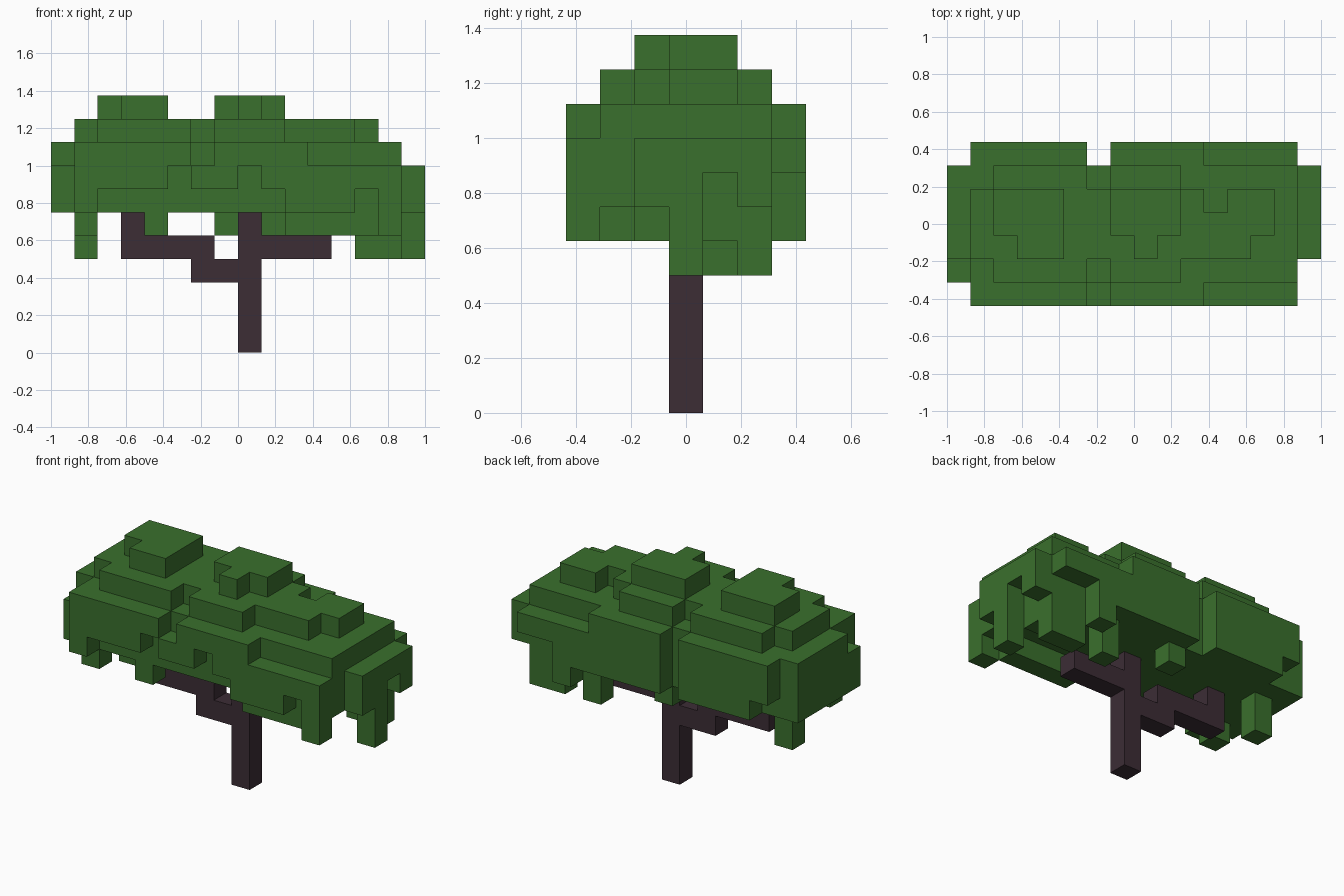
import bpy
import bmesh
from mathutils import Vector

cube = bpy.data.objects.get("Cube")
if cube:
    bpy.data.objects.remove(cube, do_unlink=True)

UNIT = 0.125
ORIGIN = Vector((-1, -3.5 * UNIT, 0))


def material(name, colour):
    mat = bpy.data.materials.new(name)
    mat.use_nodes = True
    mat.diffuse_color = colour
    shader = mat.node_tree.nodes["Principled BSDF"]
    shader.inputs["Base Color"].default_value = colour
    shader.inputs["Roughness"].default_value = 0.9
    return mat


def span(value):
    """Inclusive cell range from a pair, or one cell from a number."""
    first, last = value if isinstance(value, tuple) else (value, value)
    return range(first, last + 1)


def block(x, y, z):
    """Set of grid cells filling a box."""
    return {(i, j, k) for i in span(x) for j in span(y) for k in span(z)}


def build(name, cells, mat):
    """Skin a set of cells with their exposed square faces only."""
    bm = bmesh.new()
    for cell in cells:
        for axis in range(3):
            for sign in (-1, 1):
                step = Vector((0, 0, 0))
                step[axis] = sign
                if tuple(int(c + s) for c, s in zip(cell, step)) in cells:
                    continue
                centre = Vector(cell) + Vector((0.5, 0.5, 0.5)) + step / 2
                side = Vector((0, 0, 0))
                side[(axis + 1) % 3] = 0.5
                other = step.cross(side)
                corners = (side + other, other - side, -side - other, side - other)
                bm.faces.new([bm.verts.new(ORIGIN + (centre + c) * UNIT) for c in corners])
    bmesh.ops.remove_doubles(bm, verts=bm.verts, dist=UNIT / 100)
    mesh = bpy.data.meshes.new(name)
    bm.to_mesh(mesh)
    bm.free()
    mesh.materials.append(mat)
    obj = bpy.data.objects.new(name, mesh)
    bpy.context.collection.objects.link(obj)
    return obj


leaf = material("leaf green", (0.042, 0.160, 0.026, 1))
bark = material("dark bark", (0.045, 0.026, 0.036, 1))
MID = 3     # row of the trunk and branches
FRONT, BACK = 0, 6

# Trunk with a stepped branch on one side and a straight one on the other
trunk = block(x=8, y=MID, z=(0, 5))
trunk |= block(x=(6, 7), y=MID, z=3)
trunk |= block(x=(3, 6), y=MID, z=4)
trunk |= block(x=3, y=MID, z=5)
trunk |= block(x=(9, 11), y=MID, z=4)
build("trunk_and_branches", trunk, bark)

# Main body of the crown
crown = block(x=(0, 14), y=(1, 5), z=(6, 8))
crown -= block(x=0, y=1, z=8)

# End bulge
crown |= block(x=15, y=(2, 5), z=(6, 7))
crown -= block(x=15, y=4, z=6)

# Front and back bulges, with gaps between the clumps
for row in (FRONT, BACK):
    crown |= block(x=(1, 5), y=row, z=8)
    crown |= block(x=(7, 10), y=row, z=8)
    crown |= block(x=(1, 14), y=row, z=7)
for gap in (5, 8):
    crown -= block(x=gap, y=FRONT, z=7)
crown -= block(x=6, y=BACK, z=7)
crown |= block(x=1, y=FRONT, z=6)
crown |= block(x=(10, 12), y=FRONT, z=6)
crown |= block(x=(2, 5), y=BACK, z=6)
crown |= block(x=(7, 12), y=BACK, z=6)

# Upper tier
crown |= block(x=(1, 12), y=(2, 4), z=9)
for clump in ((2, 5), (7, 9)):
    crown |= block(x=clump, y=(1, 5), z=9)
crown |= block(x=13, y=(3, 4), z=9)
crown -= block(x=11, y=4, z=9)

# Two top tufts
crown |= block(x=(2, 4), y=(3, 4), z=10)
crown |= block(x=(3, 4), y=2, z=10)
crown |= block(x=(7, 9), y=(3, 4), z=10)
crown |= block(x=8, y=2, z=10)

# Short hanging leaves
crown |= block(x=14, y=FRONT, z=(5, 6))
crown |= block(x=(10, 13), y=1, z=5)
crown |= block(x=9, y=2, z=5)
crown |= block(x=14, y=4, z=5)
crown |= block(x=12, y=BACK, z=5)
crown |= block(x=7, y=5, z=5)
for column in (1, 4):
    crown |= block(x=column, y=1, z=5)

# Long hanging leaves
crown |= block(x=15, y=MID, z=(4, 5))
crown |= block(x=(13, 14), y=5, z=(4, 5))
crown |= block(x=11, y=5, z=(4, 5))
crown |= block(x=1, y=4, z=(4, 5))

build("leaf_crown", crown, leaf)
